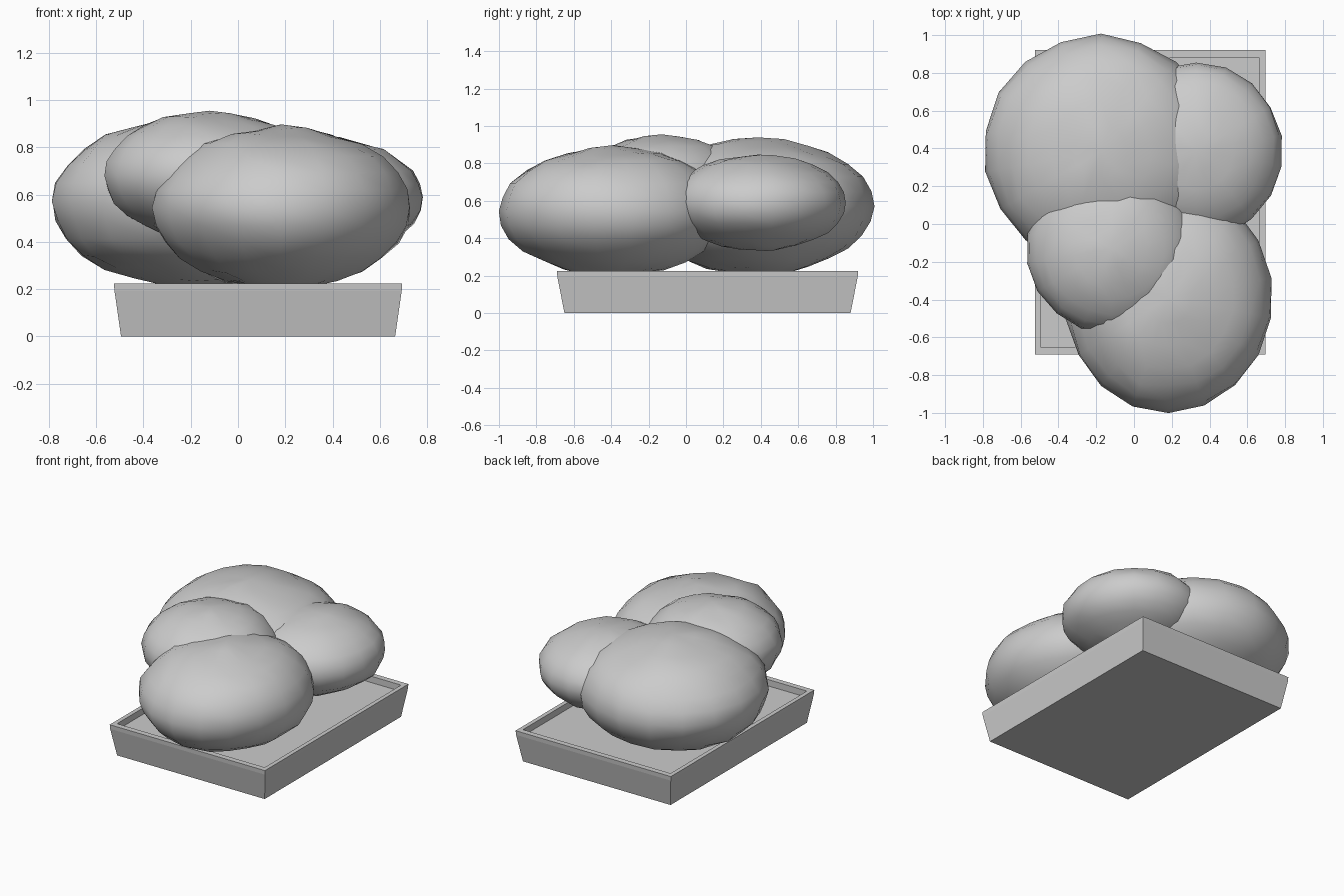
import bpy, bmesh, random
from mathutils import Vector, noise

if "Cube" in bpy.data.objects:
    bpy.data.objects.remove(bpy.data.objects["Cube"])


def add_mesh(name, bm):
    bmesh.ops.recalc_face_normals(bm, faces=bm.faces)
    mesh = bpy.data.meshes.new(name)
    bm.to_mesh(mesh)
    bm.free()
    obj = bpy.data.objects.new(name, mesh)
    bpy.context.collection.objects.link(obj)
    return obj


# Tray: tapered walls, upright lip and a recessed floor, lofted as stacked rectangles
def tray(name, center, rings):
    bm = bmesh.new()
    loops = []
    for hx, hy, z in rings:
        loops.append([bm.verts.new((center[0] + sx * hx, center[1] + sy * hy, z))
                      for sx, sy in ((-1, -1), (1, -1), (1, 1), (-1, 1))])
    for a, b in zip(loops, loops[1:]):
        for i in range(4):
            j = (i + 1) % 4
            bm.faces.new((a[i], a[j], b[j], b[i]))
    bm.faces.new(loops[0])
    bm.faces.new(loops[-1])
    return add_mesh(name, bm)


tray("tray", (0.085, 0.115), [
    (0.58, 0.765, 0.0), (0.608, 0.803, 0.195), (0.61, 0.805, 0.225),
    (0.58, 0.765, 0.225), (0.58, 0.765, 0.18)])


# Lumps: squashed spheres with a slightly uneven surface
def lump(name, center, radii, seed, rough=0.03):
    bm = bmesh.new()
    bmesh.ops.create_uvsphere(bm, u_segments=18, v_segments=14, radius=1)
    for v in bm.verts:
        n = noise.noise(v.co * 3.0 + Vector((seed * 7.3, seed * 3.1, 0)))
        p = v.co * (1 + rough * 2 * n)
        # keep the widest outline true, roughen mostly the upper and lower shell
        p = v.co.lerp(p, 0.35 + 0.65 * abs(v.co.z))
        v.co = Vector([c + r * q for c, r, q in zip(center, radii, p)])
    obj = add_mesh(name, bm)
    bpy.context.view_layer.objects.active = obj
    obj.select_set(True)
    bpy.ops.object.shade_smooth_by_angle(angle=0.9)
    obj.select_set(False)


lump("front_lump", (0.183, -0.39, 0.545), (0.552, 0.608, 0.342), 1)
lump("back_lump", (-0.175, 0.385, 0.57), (0.62, 0.615, 0.36), 2)
lump("right_lump", (0.33, 0.385, 0.59), (0.458, 0.47, 0.255), 3)
lump("upper_lump", (-0.12, -0.13, 0.68), (0.45, 0.45, 0.268), 4)
